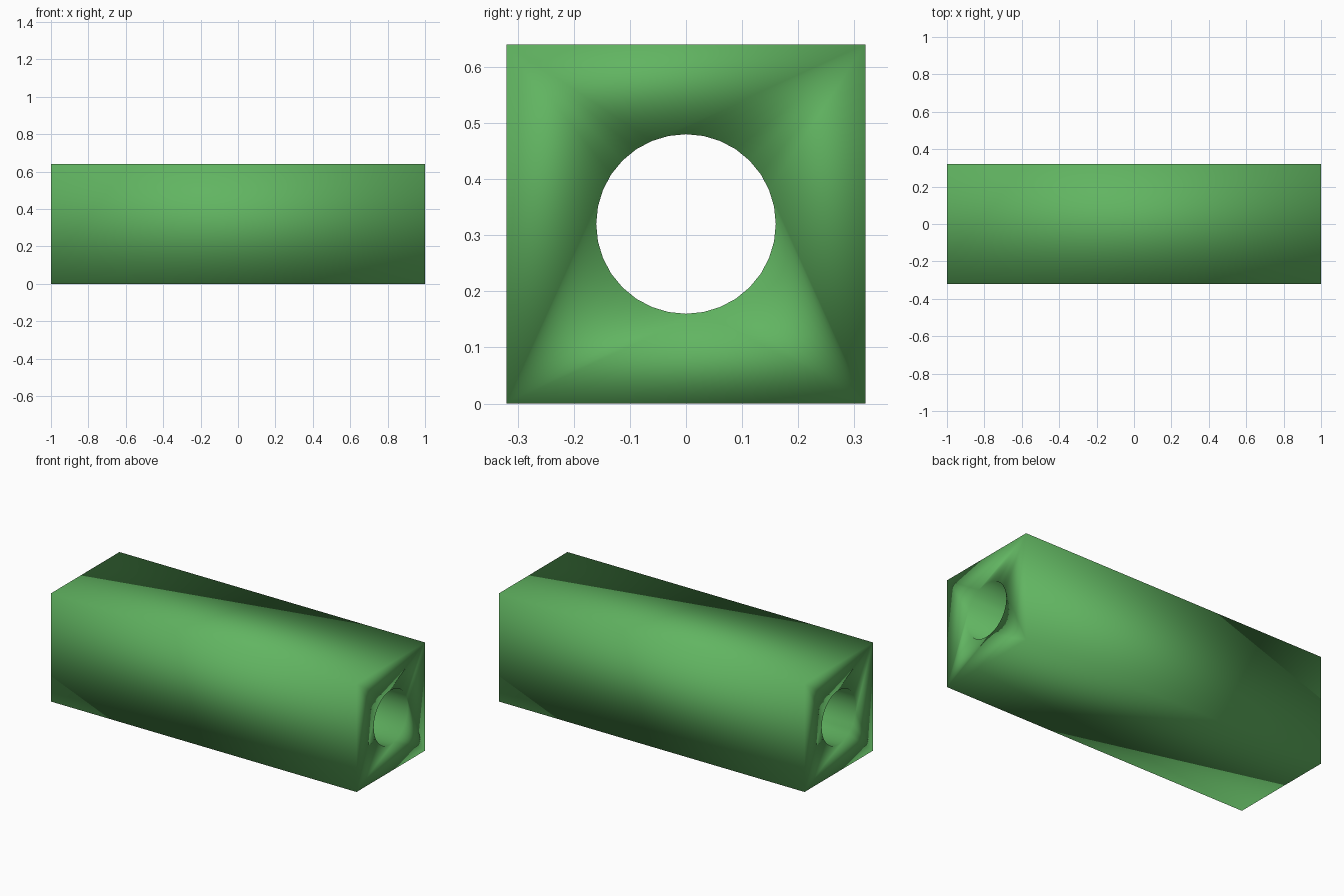
import bpy
from math import pi

if "Cube" in bpy.data.objects:
    bpy.data.objects.remove(bpy.data.objects["Cube"])

LENGTH, SIDE, BORE = 2.0, 0.64, 0.16

green = bpy.data.materials.new("green")
green.diffuse_color = (0.12, 0.46, 0.12, 1)
green.use_nodes = True
green.node_tree.nodes["Principled BSDF"].inputs["Base Color"].default_value = green.diffuse_color

# Square bar lying along x
bpy.ops.mesh.primitive_cube_add(size=1, location=(0, 0, SIDE / 2))
bar = bpy.context.object
bar.name = "square_tube"
bar.scale = (LENGTH, SIDE, SIDE)
bpy.ops.object.transform_apply(location=False, rotation=False, scale=True)
bar.data.materials.append(green)

# Round bore cutter through the whole length
bpy.ops.mesh.primitive_cylinder_add(vertices=32, radius=BORE, depth=LENGTH + 0.4,
                                    location=(0, 0, SIDE / 2), rotation=(0, pi / 2, 0))
cutter = bpy.context.object
cutter.name = "bore_cutter"
cutter.data.materials.append(green)
cutter.hide_render = True

# Cut the bore, then remove the helper
cut = bar.modifiers.new("bore", 'BOOLEAN')
cut.operation = 'DIFFERENCE'
cut.solver = 'EXACT'
cut.object = cutter
bpy.context.view_layer.objects.active = bar
bpy.ops.object.modifier_apply(modifier=cut.name)
bpy.data.objects.remove(cutter, do_unlink=True)

# The whole surface is smooth shaded, corners included
for face in bar.data.polygons:
    face.use_smooth = True
